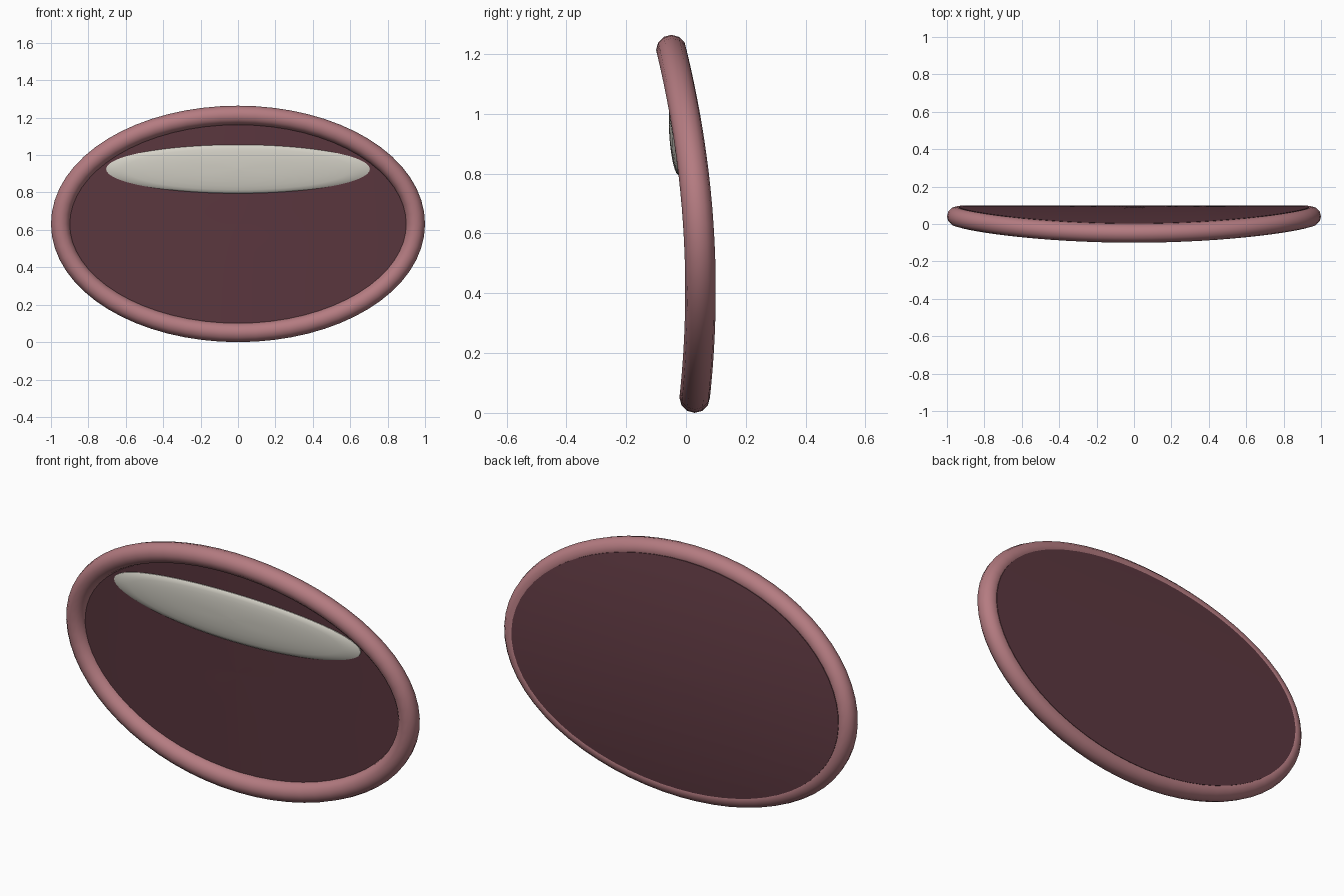
import bpy, bmesh
from math import sin, cos, pi, sqrt
from mathutils import Vector

if "Cube" in bpy.data.objects:
    bpy.data.objects.remove(bpy.data.objects["Cube"])

A, B, ZC, R = 0.949, 0.581, 0.632, 0.051   # lip ellipse and tube radius


def front_y(x, z):
    """Curved face surface that the mouth follows."""
    return -0.01 + 0.051 * (x / A) ** 2 - 0.039 * (z - ZC) / B


def back_y(x, z):
    """Back of the mouth: flat across, bowed in height."""
    s = (z - ZC) / B
    return -0.01 + 0.051 * (1 - s * s) - 0.039 * s + R - 0.001


def make(name, rows, color, close_rows=False, caps=False):
    """Skin a list of closed point loops into a smooth object."""
    bm = bmesh.new()
    vs = [[bm.verts.new(p) for p in row] for row in rows]
    n = len(rows[0])
    for i in range(len(vs) if close_rows else len(vs) - 1):
        a, b = vs[i], vs[(i + 1) % len(vs)]
        for j in range(n):
            k = (j + 1) % n
            bm.faces.new((a[j], a[k], b[k], b[j]))
    if caps:
        bm.faces.new(vs[0])
        bm.faces.new(vs[-1])
    bmesh.ops.recalc_face_normals(bm, faces=bm.faces[:])
    me = bpy.data.meshes.new(name)
    bm.to_mesh(me)
    bm.free()
    ob = bpy.data.objects.new(name, me)
    bpy.context.collection.objects.link(ob)
    mat = bpy.data.materials.new(name + "_color")
    mat.diffuse_color = (*color, 1)
    mat.use_nodes = True
    mat.node_tree.nodes["Principled BSDF"].inputs["Base Color"].default_value = mat.diffuse_color
    me.materials.append(mat)
    bpy.context.view_layer.objects.active = ob
    ob.select_set(True)
    bpy.ops.object.shade_smooth_by_angle(angle=pi / 4)
    ob.select_set(False)
    return ob


def oval(a, b, zc, surface, lift=0.0, n=64):
    """Oval loop laid on a surface."""
    pts = []
    for i in range(n):
        x, z = a * cos(2 * pi * i / n), zc + b * sin(2 * pi * i / n)
        pts.append((x, surface(x, z) + lift, z))
    return pts


# Lips: round tube along the curved oval
rows = []
for i in range(64):
    t = 2 * pi * i / 64
    x, z = A * cos(t), ZC + B * sin(t)
    c = Vector((x, front_y(x, z), z))
    out = Vector((cos(t) / A, 0, sin(t) / B)).normalized()
    rows.append([c + R * (cos(2 * pi * j / 12) * out + Vector((0, R and sin(2 * pi * j / 12), 0)))
                 for j in range(12)])
make("lips", rows, (0.46, 0.2, 0.22), close_rows=True)

# Mouth interior: bowed front face joined to the back face
steps = [0.01, 0.2, 0.4, 0.6, 0.8, 0.9, 0.985]
rows = [oval(A * k, B * k, ZC, front_y) for k in steps]
rows += [oval(A * k, B * k, ZC, back_y) for k in reversed(steps)]
make("mouth_interior", rows, (0.11, 0.04, 0.052), caps=True)

# Upper teeth: thin domed oval lying on the interior
TA, TB, TZ = 0.705, 0.13, 0.925
steps = [0.01, 0.25, 0.5, 0.7, 0.85, 0.95, 1.0]
rows = [oval(TA * k, TB * k, TZ, front_y, -0.004 - 0.022 * sqrt(1 - k * k)) for k in steps]
rows += [oval(TA * k, TB * k, TZ, front_y, 0.01) for k in reversed(steps)]
make("upper_teeth", rows, (0.66, 0.64, 0.57), caps=True)
